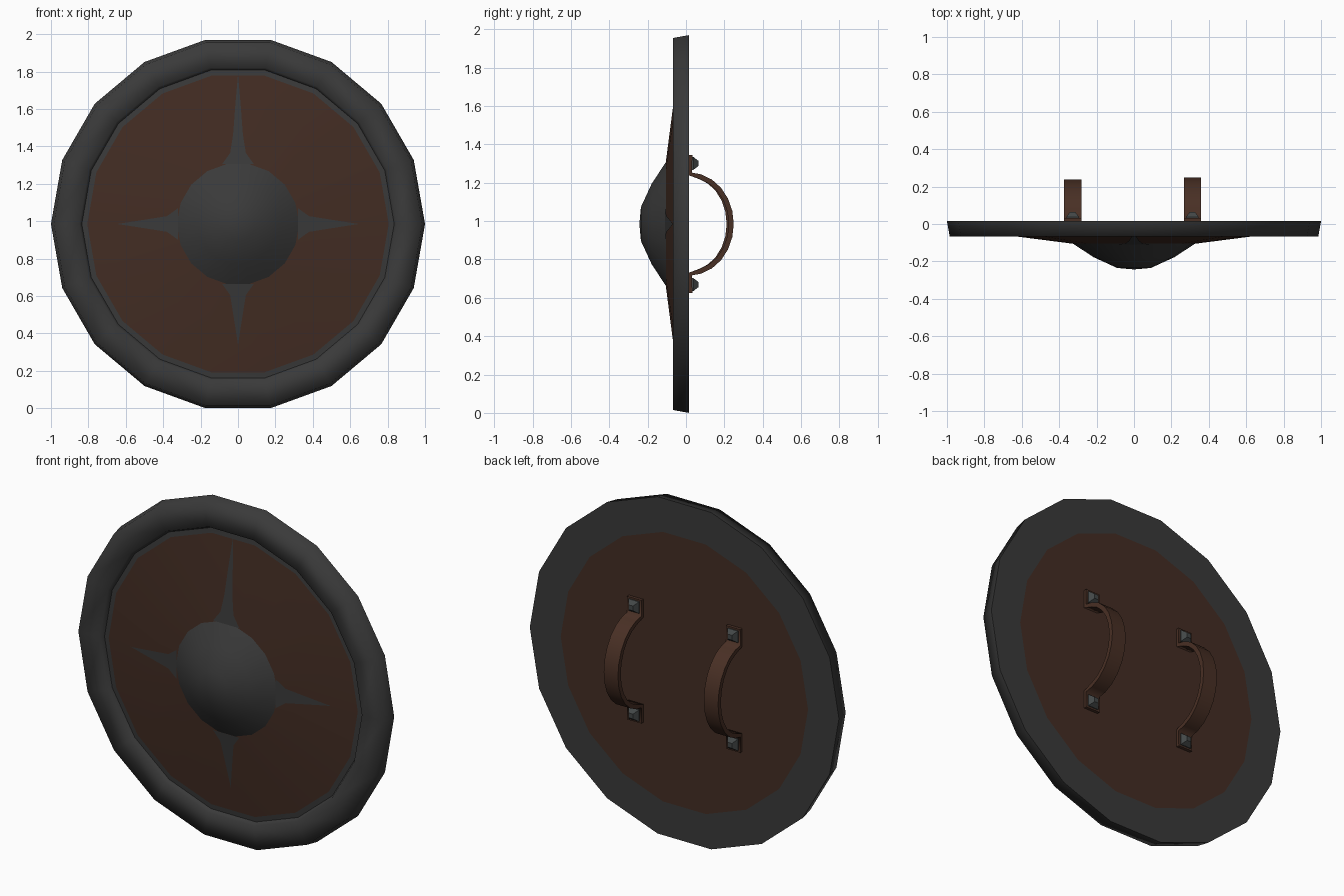
import bpy, bmesh, math
from mathutils import Vector

if "Cube" in bpy.data.objects:
    bpy.data.objects.remove(bpy.data.objects["Cube"])

CZ = 0.985      # height of the shield centre
N = 18          # sides of every round part


def material(name, rgb):
    m = bpy.data.materials.new(name)
    m.diffuse_color = (*rgb, 1)
    m.use_nodes = True
    m.node_tree.nodes["Principled BSDF"].inputs["Base Color"].default_value = m.diffuse_color
    return m


IRON = material("dark iron", (0.042, 0.042, 0.042))
WOOD = material("brown wood", (0.056, 0.026, 0.017))
LEATHER = material("brown leather", (0.066, 0.029, 0.018))
STUD = material("stud iron", (0.055, 0.062, 0.062))


def finish(name, bm, mats, fix=True):
    if fix:
        bmesh.ops.recalc_face_normals(bm, faces=bm.faces)
    me = bpy.data.meshes.new(name)
    bm.to_mesh(me)
    bm.free()
    for m in mats:
        me.materials.append(m)
    ob = bpy.data.objects.new(name, me)
    bpy.context.collection.objects.link(ob)
    return ob


def lathe(name, profile, slots, mats, sharp=(), flat=()):
    """Spin (radius, y) points round the y axis; the profile runs from front centre to back."""
    bm = bmesh.new()
    rings = []
    for r, y in profile:
        if r == 0:
            rings.append([bm.verts.new((0, y, CZ))] * N)
        else:
            rings.append([bm.verts.new((r * math.cos(2 * math.pi * i / N), y,
                                        CZ + r * math.sin(2 * math.pi * i / N))) for i in range(N)])
    for k in range(len(rings) - 1):
        a, b = rings[k], rings[k + 1]
        for i in range(N):
            j = (i + 1) % N
            quad = list(dict.fromkeys((a[i], b[i], b[j], a[j])))
            f = bm.faces.new(quad)
            f.material_index = slots[k]
            f.smooth = k not in flat
    for k in sharp:
        for i in range(N):
            e = bm.edges.get((rings[k][i], rings[k][(i + 1) % N]))
            if e:
                e.smooth = False
    # front faces wind so that their normals point towards -y
    return finish(name, bm, mats, fix=False)


# shield body: wooden cone, iron border, raised rim, flat back
lathe("shield_body",
      [(0, -0.115), (0.33, -0.105), (0.806, -0.044), (0.835, -0.041), (0.848, -0.066),
       (0.985, -0.068), (1.0, 0.015), (0.80, 0.015), (0, 0.015)],
      [0, 0, 1, 1, 1, 1, 1, 0], [WOOD, IRON], sharp=(3, 6), flat=(6, 7))

# domed boss
lathe("boss", [(0, -0.243), (0.09, -0.235), (0.215, -0.178), (0.33, -0.103)],
      [0, 0, 0], [IRON])


# painted spikes around the boss, as thin plates lying on the wood
def cone_y(r):
    return -0.105 + (r - 0.33) * 0.061 / 0.476


for n, (label, angle) in enumerate((("right", 0), ("top", 90), ("left", 180), ("bottom", 270))):
    outline = [(0.32, 0.085), (0.38, 0.042), (0.48, 0.026), (0.62, 0.004)]
    tip = 0.65
    if label == "top":
        outline[-1] = (0.64, 0.014)
        tip = 0.80
    a = math.radians(angle)
    bm = bmesh.new()

    def point(r, w):
        return bm.verts.new((r * math.cos(a) - w * math.sin(a), cone_y(r) - 0.003,
                             CZ + r * math.sin(a) + w * math.cos(a)))

    pairs = [(point(r, w), point(r, -w)) for r, w in outline]
    for (p, q), (s, t) in zip(pairs, pairs[1:]):
        bm.faces.new((p, q, t, s))
    bm.faces.new((pairs[-1][0], pairs[-1][1], point(tip, 0)))
    for f in bm.faces:
        f.normal_update()
        if f.normal.y > 0:
            f.normal_flip()
    finish("spike_" + label, bm, [IRON])
    me = bpy.data.objects["spike_" + label].data
    if me.polygons[0].normal.y > 0:
        me.flip_normals()


# arm straps: a bent strip with flat feet
def strap(name, x, depth, half=0.046, thick=0.013):
    path = [(0.02, 0.36), (0.02, 0.262)]
    for i in range(1, 12):
        t = math.pi * i / 12
        path.append((0.02 + depth * math.sin(t), 0.255 * math.cos(t)))
    path += [(0.02, -0.262), (0.02, -0.36)]
    bm = bmesh.new()
    rings = []
    for i, p in enumerate(path):
        p = Vector(p)
        prev = Vector(path[max(i - 1, 0)])
        nxt = Vector(path[min(i + 1, len(path) - 1)])
        d = (nxt - prev).normalized()
        off = Vector((-d.y, d.x)) * thick
        o, q = p + off, p - off
        rings.append([bm.verts.new((x + s * half, v.x, CZ + v.y))
                      for s, v in ((-1, o), (1, o), (1, q), (-1, q))])
    for a, b in zip(rings, rings[1:]):
        for i in range(4):
            j = (i + 1) % 4
            bm.faces.new((a[i], a[j], b[j], b[i])).smooth = i in (0, 2)
    bm.faces.new(rings[0])
    bm.faces.new(rings[-1])
    for e in bm.edges:
        if len(e.link_faces) == 2 and e.calc_face_angle(0) > math.radians(40):
            e.smooth = False
    finish(name, bm, [LEATHER])


# pyramid studs holding the strap feet
def stud(name, x, z):
    bm = bmesh.new()
    corners = ((-1, -1), (1, -1), (1, 1), (-1, 1))
    rings = [[bm.verts.new((x + h * sx, y, z + h * sz)) for sx, sz in corners]
             for h, y in ((0.034, 0.028), (0.034, 0.038), (0.014, 0.064))]
    for a, b in zip(rings, rings[1:]):
        for i in range(4):
            j = (i + 1) % 4
            bm.faces.new((a[i], a[j], b[j], b[i]))
    bm.faces.new(rings[0])
    bm.faces.new(rings[-1])
    finish(name, bm, [STUD])


for side, x, depth in (("left", -0.328, 0.205), ("right", 0.312, 0.216)):
    strap("strap_" + side, x, depth)
    for level, s in (("upper", 1), ("lower", -1)):
        stud(f"stud_{side}_{level}", x, CZ + s * 0.316)
